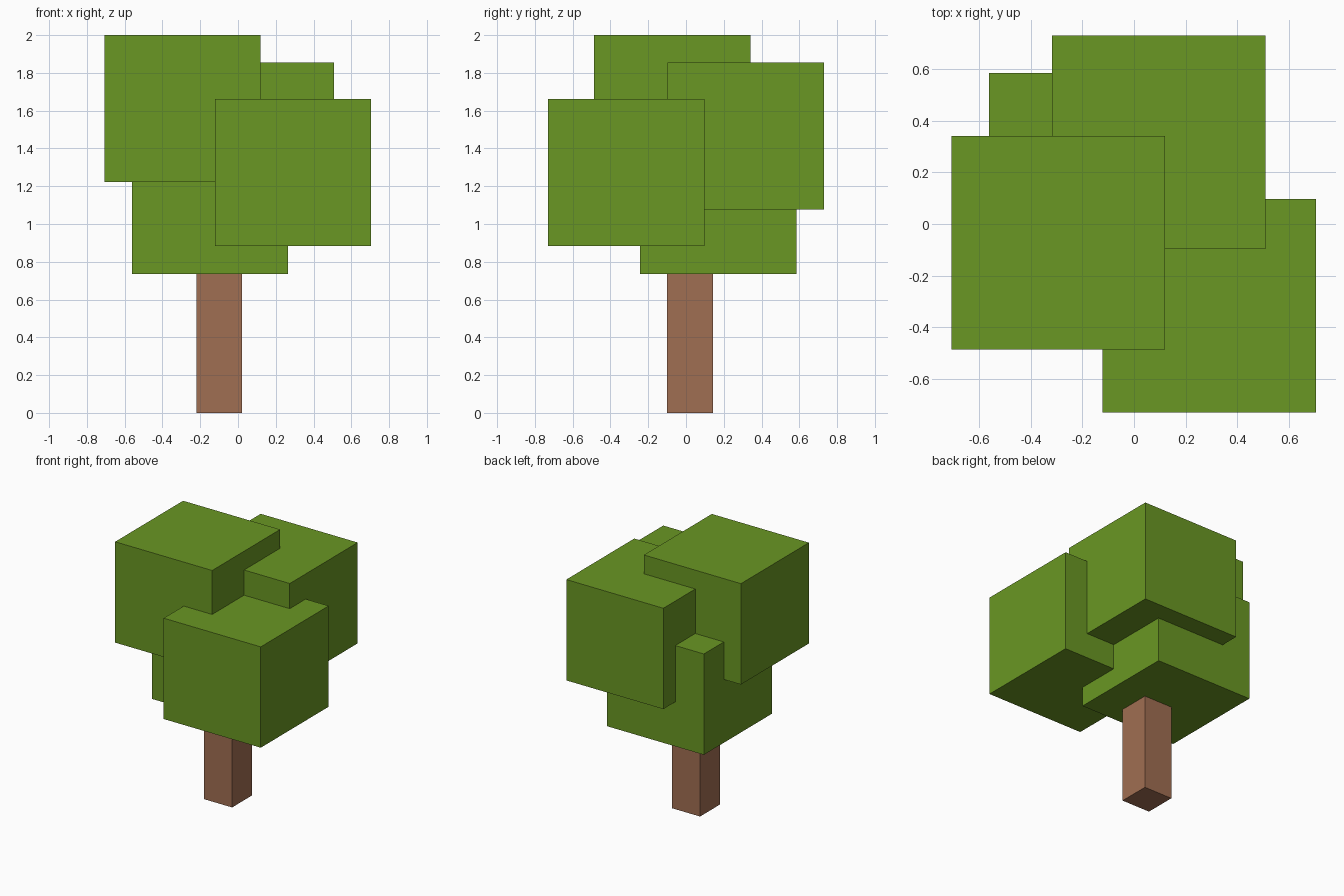
import bpy
import bmesh
from mathutils import Vector

if "Cube" in bpy.data.objects:
    bpy.data.objects.remove(bpy.data.objects["Cube"])


def material(name, rgb):
    mat = bpy.data.materials.new(name)
    mat.diffuse_color = (*rgb, 1.0)
    mat.use_nodes = True
    mat.node_tree.nodes["Principled BSDF"].inputs["Base Color"].default_value = mat.diffuse_color
    return mat


def box(name, low, high, mat):
    """Axis-aligned box between two corners."""
    low, high = Vector(low), Vector(high)
    size = high - low
    bm = bmesh.new()
    bmesh.ops.create_cube(bm, size=1.0)
    bmesh.ops.scale(bm, vec=size, verts=bm.verts)
    mesh = bpy.data.meshes.new(name)
    bm.to_mesh(mesh)
    bm.free()
    mesh.materials.append(mat)
    obj = bpy.data.objects.new(name, mesh)
    obj.location = (low + high) / 2
    bpy.context.collection.objects.link(obj)
    return obj


green = material("leaf green", (0.144, 0.309, 0.0168))
brown = material("bark brown", (0.352, 0.156, 0.0844))

# Trunk, ending just inside the lowest leaf block
box("trunk", (-0.22, -0.10, 0.0), (0.02, 0.143, 0.78), brown)

# Four equal leaf blocks, placed by their lowest corner
LEAF = Vector((0.827, 0.827, 0.777))
blocks = {
    "lower_leaf_block": (-0.561, -0.243, 0.735),
    "front_leaf_block": (-0.122, -0.73, 0.884),
    "back_leaf_block": (-0.318, -0.097, 1.078),
    "top_leaf_block": (-0.707, -0.486, 1.223),
}
for name, corner in blocks.items():
    box(name, corner, Vector(corner) + LEAF, green)
